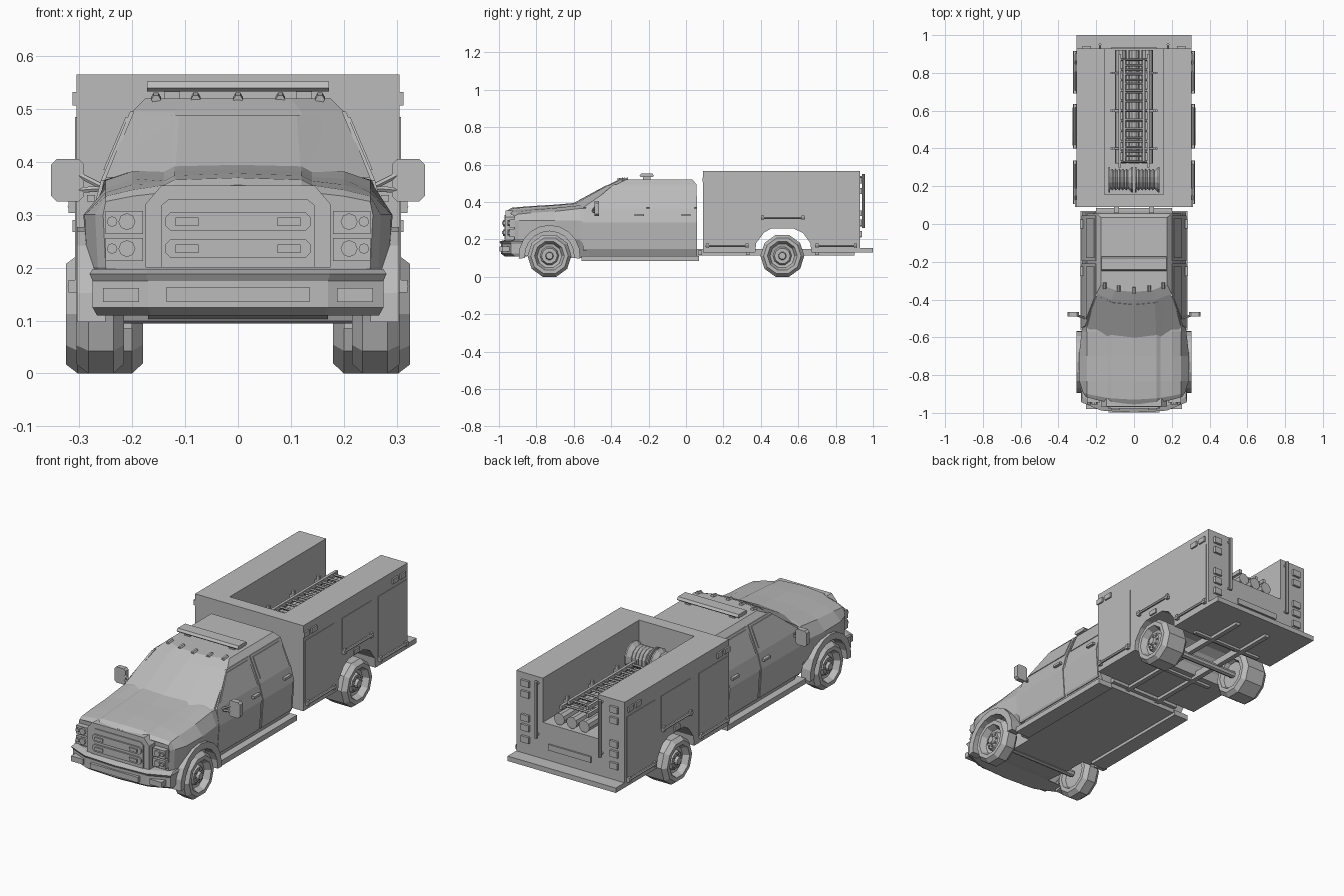
import bpy, bmesh, math
from mathutils import Vector

cube = bpy.data.objects.get("Cube")
if cube:
    bpy.data.objects.remove(cube)

grey = bpy.data.materials.new("plain_grey")
grey.use_nodes = True
tone = (0.5, 0.5, 0.5, 1)
grey.diffuse_color = tone
grey.node_tree.nodes["Principled BSDF"].inputs["Base Color"].default_value = tone


# ---------- helpers ----------
def make(name, verts, faces, mirror=False):
    bm = bmesh.new()
    vs = [bm.verts.new(v) for v in verts]
    for f in faces:
        bm.faces.new([vs[i] for i in f])
    bmesh.ops.remove_doubles(bm, verts=bm.verts, dist=1e-5)
    bmesh.ops.recalc_face_normals(bm, faces=bm.faces)
    me = bpy.data.meshes.new(name)
    bm.to_mesh(me)
    bm.free()
    me.materials.append(grey)
    ob = bpy.data.objects.new(name, me)
    bpy.context.collection.objects.link(ob)
    if mirror:
        ob.modifiers.new("mirror", "MIRROR")
    return ob


def loft(name, rings, mirror=False):
    n = len(rings[0])
    faces = [tuple(range(n)), tuple(range((len(rings) - 1) * n, len(rings) * n))]
    for r in range(len(rings) - 1):
        for i in range(n):
            j = (i + 1) % n
            faces.append((r * n + i, r * n + j, r * n + n + j, r * n + n + i))
    return make(name, [p for ring in rings for p in ring], faces, mirror)


def prism(name, pts, axis, a, b, mirror=False):
    def place(p, t):
        c = list(p)
        c.insert(axis, t)
        return c
    return loft(name, [[place(p, t) for p in pts] for t in (a, b)], mirror)


def box(name, x, y, z, mirror=False):
    pts = [(x[0], y[0]), (x[1], y[0]), (x[1], y[1]), (x[0], y[1])]
    return prism(name, pts, 2, z[0], z[1], mirror)


def tube(name, p, q, r, n=8, mirror=False):
    p, q = Vector(p), Vector(q)
    turn = (q - p).to_track_quat('Z', 'Y')
    ring = [turn @ Vector((r * math.cos(math.tau * i / n), r * math.sin(math.tau * i / n), 0))
            for i in range(n)]
    return loft(name, [[p + v for v in ring], [q + v for v in ring]], mirror)


def lathe(name, profile, y, z, n=10, mirror=False):
    angles = [math.tau * (i + 0.5) / n for i in range(n)]
    return loft(name, [[(x, y + r * math.sin(a), z - r * math.cos(a)) for a in angles]
                       for x, r in profile], mirror)


def cut(ob, cutter):
    mod = ob.modifiers.new("cut", "BOOLEAN")
    mod.operation, mod.solver, mod.object = "DIFFERENCE", "EXACT", cutter
    dg = bpy.context.evaluated_depsgraph_get()
    ob.data = bpy.data.meshes.new_from_object(ob.evaluated_get(dg))
    ob.modifiers.clear()
    bpy.data.objects.remove(cutter)


def octagon(w, h, c, cz):
    return [(sx * a, cz + sz * b) for sx, sz, a, b in (
        (-1, -1, w - c, h), (1, -1, w - c, h), (1, -1, w, h - c), (1, 1, w, h - c),
        (1, 1, w - c, h), (-1, 1, w - c, h), (-1, 1, w, h - c), (-1, -1, w, h - c))]


# ---------- cab lower body and hood ----------
def section(y, half, bow=0):
    ring = half + [(-x, z) for x, z in reversed(half[:-1])]
    return [(x, y + bow * x * x, z) for x, z in ring]


def hood(low, wide, mid, shoulder, top):
    return [(0.22, low), (wide - 0.005, 0.2), (wide, 0.3), (0.25, mid), (0.2, shoulder),
            (0.14, top - 0.01), (0.12, top), (0, top + 0.004)]


cab_side = [(0.24, 0.1), (0.265, 0.15), (0.275, 0.29), (0.255, 0.365), (0.2, 0.38),
            (0.14, 0.382), (0.12, 0.384), (0, 0.385)]
body = loft("cab_body", [
    section(-0.955, hood(0.12, 0.255, 0.325, 0.335, 0.352), 0.6),
    section(-0.93, hood(0.12, 0.27, 0.335, 0.347, 0.366), 0.5),
    section(-0.83, hood(0.11, 0.29, 0.342, 0.357, 0.374)),
    section(-0.7, hood(0.1, 0.292, 0.35, 0.368, 0.382)),
    section(-0.57, hood(0.1, 0.277, 0.365, 0.382, 0.393)),
    section(-0.52, cab_side), section(0.06, cab_side)])
for s in (-1, 1):
    cut(body, lathe("well_cutter", [(s * 0.17, 0.14), (s * 0.4, 0.14)], -0.73, 0.112))

# ---------- greenhouse ----------
levels = [(0.37, [(0, -0.64), (0.13, -0.62), (0.25, -0.55), (0.25, 0.06)]),
          (0.495, [(0, -0.41), (0.12, -0.4), (0.2, -0.37), (0.2, 0.055)]),
          (0.52, [(0, -0.36), (0.1, -0.35), (0.175, -0.32), (0.175, 0.035)])]
loft("cab_roof", [[(x, y, z) for x, y in h] + [(-x, y, z) for x, y in reversed(h[1:])]
                  for z, h in levels])


def glass_row(t):
    (z0, a), (z1, b) = levels[:2]
    row = [(0.92 * (p[0] + (q[0] - p[0]) * t), p[1] + (q[1] - p[1]) * t - 0.006,
            z0 + (z1 - z0) * t) for p, q in zip(a[:3], b[:3])]
    return [(-x, y, z) for x, y, z in reversed(row[1:])] + row


screen = make("windshield", glass_row(0.1) + glass_row(0.95),
              [(i, i + 1, i + 6, i + 5) for i in range(4)])
screen.modifiers.new("thick", "SOLIDIFY").thickness = 0.008


# ---------- doors and side windows, following the cab side ----------
def side_x(z):
    line = [(0.24, 0.1), (0.265, 0.15), (0.275, 0.29), (0.255, 0.365), (0.2, 0.495)]
    for (xa, za), (xb, zb) in zip(line, line[1:]):
        if z <= zb:
            return xa + (xb - xa) * (z - za) / (zb - za)
    return xb


def side_plate(name, rows, lift):
    outer = [(side_x(z) + lift, y, z) for a, b, z in rows for y in (a, b)]
    inner = [(x - 0.008, y, z) for x, y, z in outer]
    m = len(rows)
    loft(name, [[o[2 * r], o[2 * r + 1], i[2 * r + 1], i[2 * r]]
                for r in range(m) for o, i in [(outer, inner)]], True)


side_plate("front_door", [(-0.55, -0.21, 0.14), (-0.55, -0.21, 0.15), (-0.55, -0.21, 0.29),
                          (-0.54, -0.21, 0.365), (-0.385, -0.21, 0.495)], 0.004)
side_plate("rear_door", [(-0.195, 0.045, z) for z in (0.14, 0.15, 0.29, 0.365, 0.495)], 0.004)
side_plate("front_window", [(-0.505, -0.225, 0.385), (-0.395, -0.225, 0.485)], 0.008)
side_plate("rear_window", [(-0.18, 0.03, 0.385), (-0.18, 0.03, 0.485)], 0.008)
for y in (-0.25, 0.0):
    box("door_handle", (0.27, 0.285), (y - 0.025, y + 0.025), (0.325, 0.337), True)
box("running_board", (0.2, 0.283), (-0.56, 0.07), (0.085, 0.112), True)

# ---------- fender flares ----------
arc = [math.radians(a) for a in range(-5, 186, 19)]
flare = [(-0.73 + r * math.cos(a), 0.112 + r * math.sin(a))
         for r, order in ((0.132, arc), (0.165, arc[::-1])) for a in order]
prism("front_flare", flare, 0, 0.25, 0.304, True)

# ---------- bumper ----------
plan = [(0, -0.99), (0.17, -0.98), (0.275, -0.935), (0.275, -0.87), (0, -0.87)]
plan += [(-x, y) for x, y in plan[-2:0:-1]]
loft("front_bumper", [[(x * w, y + d, z) for x, y in plan] for z, w, d in (
    (0.11, 0.97, 0.02), (0.125, 1, 0), (0.175, 1, 0), (0.188, 1.02, -0.008), (0.197, 1, 0.02))])
box("bumper_slot", (-0.135, 0.135), (-0.998, -0.96), (0.135, 0.163))
box("fog_lamp", (0.187, 0.255), (-0.98, -0.93), (0.135, 0.162), True)

# ---------- grille and headlights ----------
prism("grille_frame", [(-0.175, 0.2), (0.175, 0.2), (0.175, 0.32), (0.145, 0.355),
                       (-0.145, 0.355), (-0.175, 0.32)], 1, -0.965, -0.9)
prism("grille_panel", [(-0.145, 0.2), (0.145, 0.2), (0.145, 0.318), (0.13, 0.33),
                       (-0.13, 0.33), (-0.145, 0.318)], 1, -0.97, -0.94)
for z in (0.287, 0.236):
    prism("grille_bar", octagon(0.137, 0.018, 0.01, z), 1, -0.978, -0.95)
    box("grille_lamp", (0.075, 0.118), (-0.985, -0.96), (z - 0.008, z + 0.008), True)
    box("headlight_housing", (0.18, 0.25), (-0.945, -0.88), (z - 0.023, z + 0.02), True)
    for x, r in ((0.21, 0.016), (0.238, 0.01)):
        tube("headlight", (x, -0.93, z), (x, -0.955, z), r, 8, True)

# ---------- mirrors, light bar and marker lamps ----------
prism("mirror_head", [(x + 0.322, z) for x, z in octagon(0.031, 0.04, 0.01, 0.365)],
      1, -0.49, -0.465, True)
for z in (0.345, 0.385):
    tube("mirror_arm", (0.25, -0.5, 0.35), (0.32, -0.478, z), 0.006, 6, True)
prism("light_bar", [(-0.24, 0.533), (-0.18, 0.533), (-0.172, 0.54), (-0.18, 0.552),
                    (-0.24, 0.552), (-0.248, 0.54)], 0, -0.172, 0.172)
box("light_bar_foot", (0.11, 0.14), (-0.23, -0.19), (0.515, 0.535), True)
for x, y in ((-0.155, -0.33), (-0.08, -0.345), (0, -0.355), (0.08, -0.345), (0.155, -0.33)):
    tube("marker_lamp", (x, y - 0.012, 0.518), (x, y + 0.02, 0.523), 0.009, 6)

# ---------- rear equipment body ----------
bed = prism("equipment_body", [
    (0.09, 0.13), (0.37, 0.13), (0.375, 0.18), (0.415, 0.235), (0.455, 0.258), (0.575, 0.258),
    (0.625, 0.235), (0.665, 0.18), (0.67, 0.13), (0.93, 0.13), (0.93, 0.565), (0.09, 0.565)],
    0, -0.305, 0.305)
cut(bed, box("bay_cutter", (-0.155, 0.155), (0.155, 1.1), (0.34, 0.7)))
box("tailboard", (-0.305, 0.305), (0.92, 1.0), (0.13, 0.155))
for name, y0, y1, z0 in (("front_locker", 0.105, 0.335, 0.165), ("middle_locker", 0.4, 0.635, 0.315),
                         ("rear_locker", 0.69, 0.915, 0.165)):
    box(name, (0.3, 0.308), (y0, y1), (z0, 0.485), True)
    tube(name + "_bar", (0.315, y0, z0), (0.315, y1, z0), 0.007, 6, True)
    for y in (y0 + 0.01, y1 - 0.01):
        box(name + "_mount", (0.3, 0.32), (y - 0.008, y + 0.008), (z0 - 0.012, z0 + 0.012), True)
for y in (0.11, 0.17, 0.825, 0.885):
    box("side_lamp", (0.3, 0.313), (y - 0.021, y + 0.021), (0.506, 0.532), True)
box("arch_lamp", (0.3, 0.313), (0.492, 0.535), (0.267, 0.29), True)

# ---------- rear face ----------
for z in (0.515, 0.46, 0.34, 0.29, 0.23):
    box("tail_lamp", (0.228, 0.272), (0.92, 0.942), (z - 0.016, z + 0.016), True)
tube("grab_rail", (0.18, 0.95, 0.26), (0.18, 0.95, 0.55), 0.008, 8, True)
for z in (0.275, 0.535):
    tube("grab_rail_mount", (0.18, 0.92, z), (0.18, 0.95, z), 0.006, 6, True)
box("step_plate", (-0.12, 0.12), (0.92, 0.938), (0.21, 0.24))

# ---------- hose reels, hoses and ladder in the bay ----------
for x in (-0.07, 0.07):
    coil = [(x - 0.065, 0.07), (x - 0.058, 0.07)]
    for i in range(6):
        coil += [(x - 0.056 + i * 0.019, 0.05), (x - 0.046 + i * 0.019, 0.06)]
    lathe("hose_reel", coil + [(x + 0.058, 0.07), (x + 0.065, 0.07)], 0.235, 0.425, 12)
for x in (-0.07, 0, 0.07):
    tube("hard_hose", (x, 0.32, 0.375), (x, 0.92, 0.375), 0.03, 10)
for y in (0.4, 0.6, 0.8):
    box("ladder_bracket", (-0.125, 0.125), (y - 0.006, y + 0.006), (0.405, 0.418))
    box("bracket_post", (0.1, 0.115), (y - 0.006, y + 0.006), (0.34, 0.44), True)
for name, w, z, y0, y1 in (("outer_ladder", 0.075, 0.425, 0.3, 0.9),
                           ("inner_ladder", 0.052, 0.445, 0.33, 0.87)):
    box(name + "_rail", (w - 0.007, w + 0.007), (y0, y1), (z - 0.01, z + 0.01), True)
    for i in range(11):
        y = y0 + 0.03 + i * (y1 - y0 - 0.06) / 10
        tube(name + "_rung", (-w, y, z), (w, y, z), 0.006, 6)

# ---------- chassis ----------
box("frame_rail", (0.08, 0.105), (0.0, 0.9), (0.115, 0.15), True)
for y in (0.075, 0.33, 0.7):
    box("cross_member", (-0.2, 0.2), (y - 0.01, y + 0.01), (0.118, 0.14))
for y in (-0.73, 0.515):
    tube("axle", (-0.22, y, 0.112), (0.22, y, 0.112), 0.018, 8)

# ---------- wheels ----------
for name, y, xi, xo in (("front_wheel", -0.73, 0.215, 0.305), ("rear_wheel", 0.515, 0.18, 0.325)):
    lathe(name, [(xi + 0.02, 0.02), (xi + 0.02, 0.07), (xi, 0.078), (xi, 0.098), (xi + 0.02, 0.1175),
                 (xo - 0.022, 0.1175), (xo, 0.1), (xo, 0.08), (xo - 0.008, 0.076),
                 (xo - 0.03, 0.066), (xo - 0.034, 0.05), (xo - 0.016, 0.042), (xo - 0.016, 0.022),
                 (xo - 0.002, 0.018), (xo - 0.002, 0.006)], y, 0.112, 10, True)
    for i in range(8):
        a = math.tau * i / 8
        p = (y + 0.032 * math.cos(a), 0.112 + 0.032 * math.sin(a))
        tube("wheel_nut", (xo - 0.02, *p), (xo - 0.01, *p), 0.005, 6, True)
